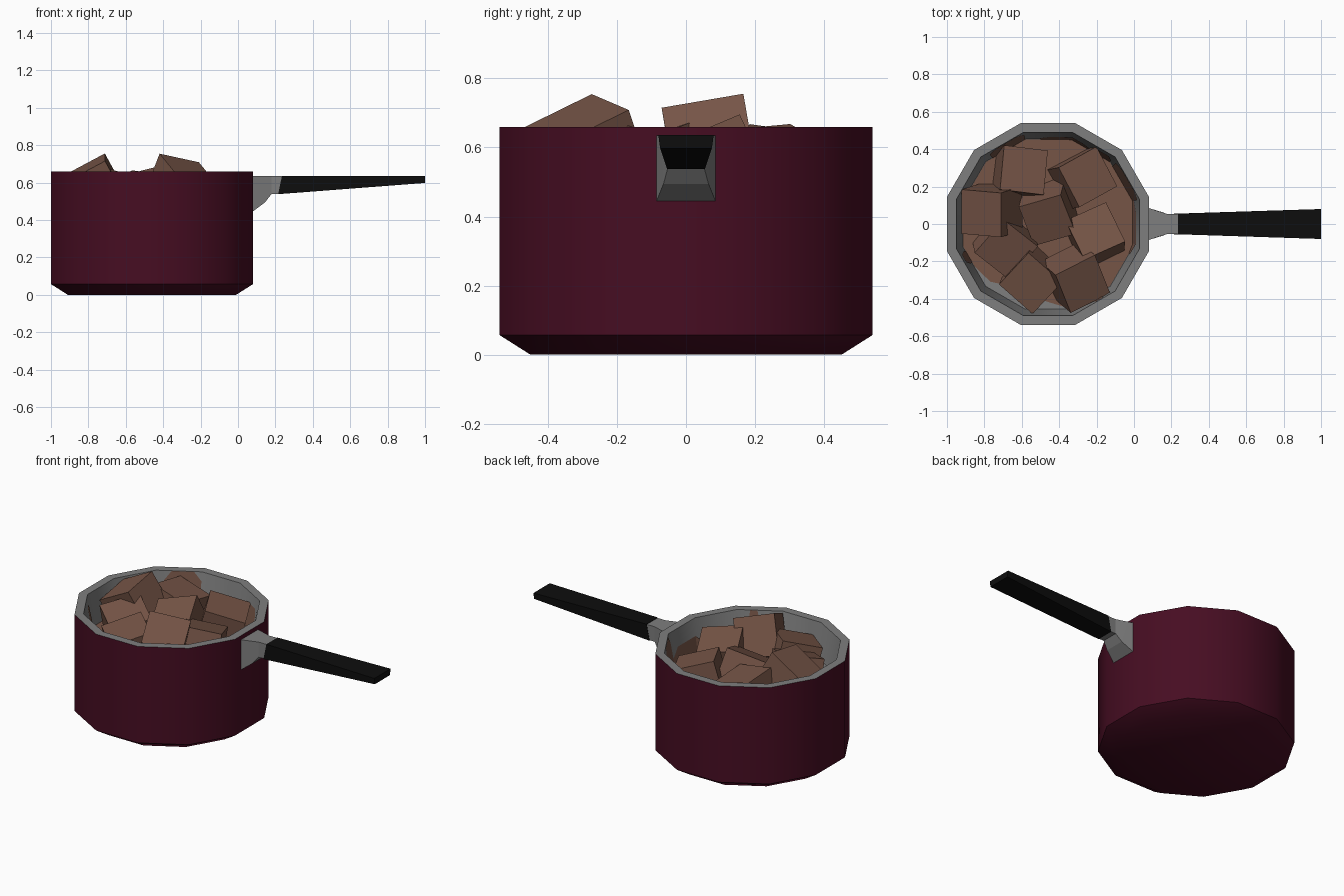
import bpy, bmesh, math
from math import radians, cos, sin
from mathutils import Matrix, Euler, Vector

if "Cube" in bpy.data.objects:
    bpy.data.objects.remove(bpy.data.objects["Cube"])


def material(name, rgb):
    m = bpy.data.materials.new(name)
    m.diffuse_color = (*rgb, 1)
    m.use_nodes = True
    m.node_tree.nodes["Principled BSDF"].inputs["Base Color"].default_value = m.diffuse_color
    return m


WINE = material("wine enamel", (0.062, 0.004, 0.016))
STEEL = material("grey steel", (0.21, 0.21, 0.21))
BLACK = material("black grip", (0.004, 0.004, 0.004))
BROWN = material("brown stew", (0.18, 0.09, 0.062))

CX = -0.46          # pot axis
SIDES = 12
FLOOR = 0.46        # inner floor height
RIM = 0.66


def finish(name, bm, mats, smooth=None, recalc=True):
    if recalc:
        bmesh.ops.recalc_face_normals(bm, faces=bm.faces[:])
    me = bpy.data.meshes.new(name)
    bm.to_mesh(me)
    bm.free()
    for m in mats:
        me.materials.append(m)
    ob = bpy.data.objects.new(name, me)
    bpy.context.collection.objects.link(ob)
    if smooth:
        bpy.context.view_layer.objects.active = ob
        ob.select_set(True)
        bpy.ops.object.shade_smooth_by_angle(angle=radians(smooth))
        ob.select_set(False)
    return ob


def radius(apothem, deg):
    """Distance to the flat-sided wall in a given direction."""
    return apothem / cos(radians((deg + 15) % 30 - 15))


def point(r, deg, z):
    return (CX + r * cos(radians(deg)), r * sin(radians(deg)), z)


def loft(bm, rings):
    """Join closed rings of points and cap both ends."""
    vs = [[bm.verts.new(p) for p in ring] for ring in rings]
    n = len(vs[0])
    out = []
    for a, b in zip(vs, vs[1:]):
        out.append([bm.faces.new((a[i], a[(i + 1) % n], b[(i + 1) % n], b[i]))
                    for i in range(n)])
    bm.faces.new(vs[0][::-1])
    out.append([bm.faces.new(vs[-1])])
    return out


# Pot: enamel outside, steel rim and inside
profile = [(0.45, 0), (0.54, 0.057), (0.54, RIM), (0.49, RIM), (0.455, FLOOR)]
bm = bmesh.new()
bands = loft(bm, [[point(radius(a, 15 + 30 * i), 15 + 30 * i, z) for i in range(SIDES)]
                  for a, z in profile])
for band in bands[2:]:
    for f in band:
        f.material_index = 1
finish("pot", bm, [WINE, STEEL], 35)

# Sauce: thin layer on the inner floor, short of the wall at the front left
bm = bmesh.new()
ring = []
for d in range(0, 360, 15):
    r = radius(0.453, d)
    if 210 < d < 285:
        r *= {225: 0.93, 240: 0.85, 255: 0.84, 270: 0.92}[d]
    ring.append((d, r))
loft(bm, [[point(r, d, z) for d, r in ring] for z in (FLOOR + 0.001, FLOOR + 0.008)])
finish("sauce", bm, [BROWN])

# Sauce splashes running up the inner wall: start, end angle, heights
bm = bmesh.new()
for a0, a1, z0, z1 in [(105, 130, 0.60, RIM), (60, 95, 0.50, 0.54), (15, 42, 0.60, RIM),
                       (-20, 15, 0.50, 0.56), (45, 60, 0.50, 0.60),
                       (300, 308, 0.58, RIM), (198, 207, 0.52, 0.62)]:
    cols = []
    for k in range(6):
        d = a0 + (a1 - a0) * k / 5
        top = z0 + (z1 - z0) * min(1, 1.6 * sin(math.pi * k / 5) + 0.1)
        col = []
        for z in (FLOOR + 0.005, top):
            ap = 0.455 + 0.035 * (z - FLOOR) / (RIM - FLOOR) - 0.003
            col.append(bm.verts.new(point(radius(ap, d), d, z)))
        cols.append(col)
    for (a, b), (c, e) in zip(cols, cols[1:]):
        bm.faces.new((a, b, e, c))
finish("sauce_splashes", bm, [BROWN], recalc=False)

# Meat chunks: centre, tilt and turn in degrees
chunks = [(-0.615, 0.275, 0.51, -8, 12, -7),
          (-0.28, 0.245, 0.51, 5, 16, 29),
          (-0.76, 0.075, 0.575, 11, -28, -5),
          (-0.45, 0.07, 0.515, 22, -14, 16),
          (-0.21, -0.07, 0.51, -14, 8, 24),
          (-0.69, -0.10, 0.51, 12, 14, -38),
          (-0.54, -0.285, 0.505, 6, -16, 47),
          (-0.315, -0.285, 0.575, 25, 11, 27)]
for i, (x, y, z, rx, ry, rz) in enumerate(chunks):
    bm = bmesh.new()
    rot = Euler((radians(rx), radians(ry), radians(rz))).to_matrix().to_4x4()
    bmesh.ops.create_cube(bm, size=0.24, matrix=Matrix.Translation(Vector((x, y, z))) @ rot)
    finish(f"meat_chunk_{i + 1}", bm, [BROWN])


def bar(name, sections, mat):
    """Tapered bar along x: x at bottom, x at top, half widths low/high, z low/high."""
    bm = bmesh.new()
    loft(bm, [[(xb, -wl, zl), (xb, wl, zl), (xt, wh, zh), (xt, -wh, zh)]
              for xb, xt, wl, wh, zl, zh in sections])
    finish(name, bm, [mat])


# Handle bracket and grip
bar("handle_bracket", [(0.07, 0.07, 0.088, 0.088, 0.438, 0.634),
                       (0.145, 0.11, 0.065, 0.075, 0.495, 0.634),
                       (0.18, 0.18, 0.053, 0.053, 0.54, 0.634),
                       (0.22, 0.24, 0.053, 0.053, 0.54, 0.634)], STEEL)
bar("handle_grip", [(0.215, 0.235, 0.055, 0.055, 0.538, 0.636),
                    (1.0, 1.0, 0.075, 0.08, 0.598, 0.636)], BLACK)
